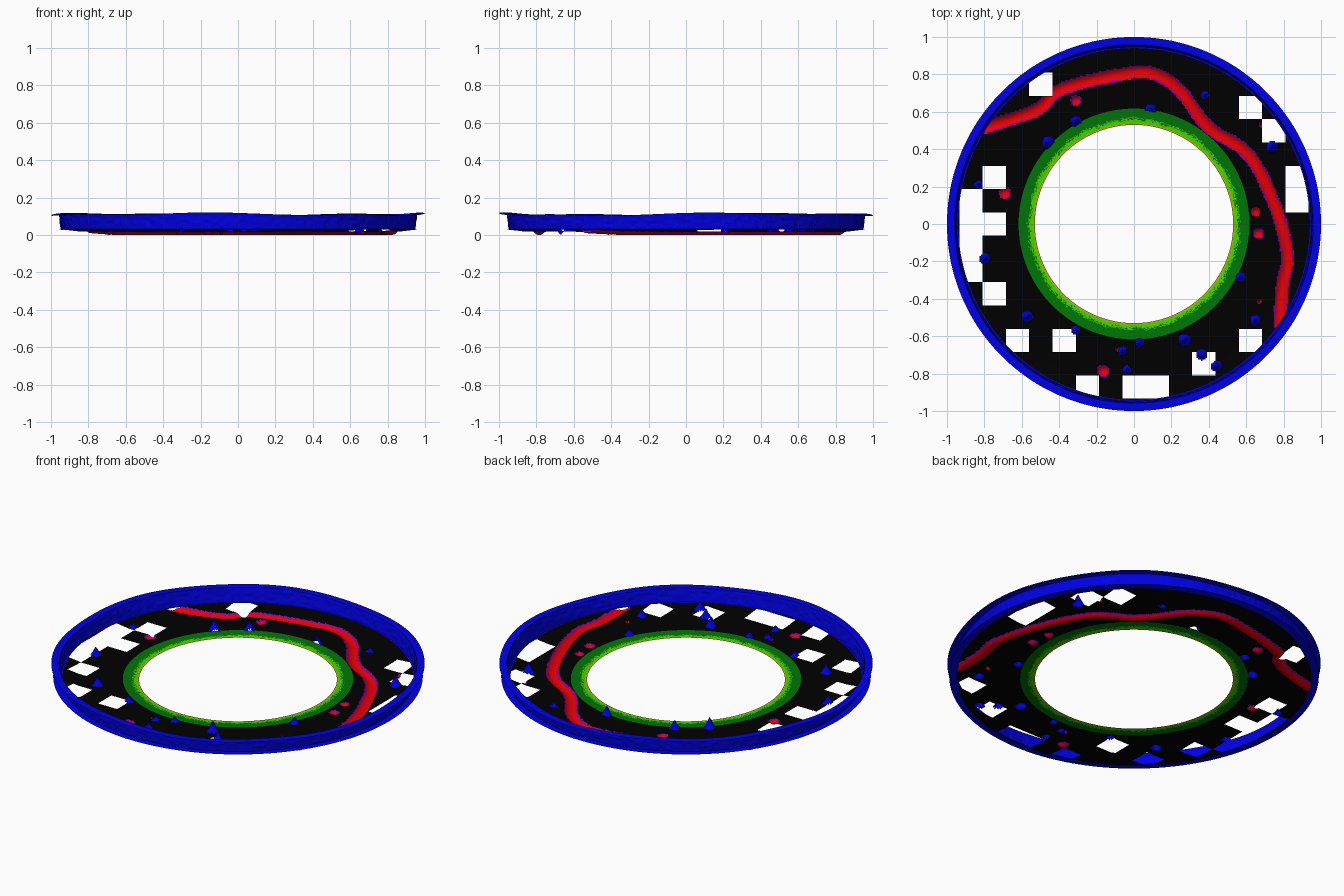
import bpy, bmesh, math, random
from math import sin, cos, tau, hypot
from mathutils import Vector, kdtree

random.seed(4)
cube = bpy.data.objects.get("Cube")
if cube:
    bpy.data.objects.remove(cube, do_unlink=True)


def material(name, colour):
    mat = bpy.data.materials.new(name)
    mat.use_nodes = True
    mat.diffuse_color = (*colour, 1)
    mat.node_tree.nodes["Principled BSDF"].inputs["Base Color"].default_value = (*colour, 1)
    return mat


black = material("black", (0, 0, 0))
blue = material("blue", (0, 0, .8))
red = material("red", (.8, 0, .002))
purple = material("purple", (.3, 0, .3))
dark_green = material("dark green", (0, .18, .002))
bright_green = material("bright green", (.06, .68, 0))
olive = material("olive", (.4, .46, .002))


def finish(bm, name, mats):
    mesh = bpy.data.meshes.new(name)
    bm.normal_update()
    bm.to_mesh(mesh)
    bm.free()
    for mat in mats:
        mesh.materials.append(mat)
    obj = bpy.data.objects.new(name, mesh)
    bpy.context.collection.objects.link(obj)
    return obj


def revolve(profile, count):
    """Sheet swept round z; profile(angle) gives (radius, height) pairs."""
    bm = bmesh.new()
    rows = []
    for k in range(count):
        a = tau * k / count
        rows.append([bm.verts.new((r * cos(a), r * sin(a), z)) for r, z in profile(a)])
    for k in range(count):
        p, q = rows[k], rows[(k + 1) % count]
        for i in range(len(p) - 1):
            bm.faces.new((p[i], q[i], q[i + 1], p[i + 1]))
    return bm


CELL = .1245      # missing tile size
SPLIT = 16        # floor quads per tile
FLOOR = .018
INNER, OUTER = .608, .952
DEPTH, STREAM_HALF = .018, .035

holes = {(-4, 6), (5, 5), (6, 4), (7, 1), (7, 2), (-6, 2), (-6, 0), (-7, 1), (-7, 0),
         (-7, -1), (-7, -2), (-6, -3), (-5, -5), (-3, -5), (5, -5), (3, -6),
         (-2, -7), (0, -7), (1, -7)}
stream = [(-.83, .51), (-.79, .52), (-.66, .56), (-.54, .6), (-.48, .64), (-.41, .71),
          (-.26, .76), (-.07, .8), (.04, .815), (.14, .79), (.25, .71), (.34, .585),
          (.42, .5), (.57, .41), (.66, .3), (.74, .13), (.795, -.03), (.82, -.19),
          (.795, -.32), (.78, -.54), (.78, -.6)]
ponds = [(-.31, .66, .03), (-.69, .165, .032), (.65, .065, .027), (.665, -.05, .03),
         (-.165, -.785, .032), (.67, -.415, .014), (.68, .53, .014), (-.09, -.67, .012)]
spikes = [(-.31, .55, .031), (.09, .61, .031), (.38, .69, .022), (.74, .415, .034),
          (-.46, .435, .034), (-.83, .21, .024), (-.8, -.185, .03), (-.57, -.495, .032),
          (-.315, -.57, .026), (.03, -.635, .024), (-.06, -.68, .024), (-.04, -.78, .024),
          (.27, -.62, .034), (.36, -.7, .031), (.44, -.76, .032), (.57, -.285, .027),
          (.65, -.515, .029)]

# Smooth centre line of the stream
line = []
pts = [Vector(p) for p in stream]
for a, b, c, d in zip(pts, pts[1:], pts[2:], pts[3:]):
    for k in range(24):
        t = k / 24
        line.append((2 * b + (c - a) * t + (2 * a - 5 * b + 4 * c - d) * t ** 2
                     + (3 * b - a - 3 * c + d) * t ** 3) / 2)
tree = kdtree.KDTree(len(line))
for i, p in enumerate(line):
    tree.insert((p.x, p.y, 0), i)
tree.balance()


def sunk(x, y):
    """Relative distance from the middle of a stream or pond; 1 at its bank."""
    d = tree.find((x, y, 0))[2] / STREAM_HALF
    return min([d] + [hypot(x - px, y - py) / r for px, py, r in ponds])


def raised(x, y):
    """Relative distance from the nearest spike, and that spike's radius."""
    return min((hypot(x - px, y - py) / r, r) for px, py, r in spikes)


# Floor: fine grid with missing tiles, sunken stream and ponds, raised spikes
bm = bmesh.new()
step = CELL / SPLIT
n = SPLIT * 8
verts = {}


def vert(i, j):
    if (i, j) not in verts:
        x, y = i * step, j * step
        r = hypot(x, y)
        s, (u, size) = sunk(x, y), raised(x, y)
        z = FLOOR + .12 * max(0, min(r, OUTER) - .86)
        if s < 1:
            z -= DEPTH * (1 - s * s)
        if u < 1:
            z += 60 * size ** 2 * (1 - u) ** 1.3
        f = min(max(r, INNER), OUTER) / r
        verts[i, j] = bm.verts.new((x * f, y * f, z))
    return verts[i, j]


for i in range(-n, n):
    for j in range(-n, n):
        x, y = (i + .5) * step, (j + .5) * step
        if not INNER < hypot(x, y) < OUTER:
            continue
        u, s = raised(x, y)[0], sunk(x, y)
        if (round(x / CELL), round(y / CELL)) in holes and u > .9:
            continue
        f = bm.faces.new((vert(i, j), vert(i + 1, j), vert(i + 1, j + 1), vert(i, j + 1)))
        edge = .76 + random.uniform(-.1, .1)
        f.material_index = 1 if u < .95 else 2 if s < edge else 3 if s < 1 else 0
floor = finish(bm, "floor", [black, blue, red, purple])

# Inner ring: green, with ragged brighter bands towards the opening
radii = [.53 + .0029 * k for k in range(31)]
bm = revolve(lambda a: [(r, FLOOR + .001 - .05 * (radii[-1] - r)) for r in radii], 400)
for f in bm.faces:
    c = f.calc_center_median()
    a = math.atan2(c.y, c.x)
    patch = .003 * sin(11 * a) + .003 * sin(29 * a + 2)
    r = hypot(c.x, c.y)
    f.material_index = (2 if r + random.uniform(-.004, .004) < .54 else
                        1 if r + patch + random.uniform(-.012, .012) < .56 else 0)
inner_ring = finish(bm, "inner_ring", [dark_green, bright_green, olive])

# Flat lip round the foot of the wall
lip = finish(revolve(lambda a: [(.99, .033), (.94, .03)], 240), "lower_lip", [blue])


# Outer wall: wavy, crumpled, with a rim turned outwards
def wall_profile(a):
    top = .111 + .005 * sin(3 * a + .6) + .004 * sin(7 * a + 1)

    def crumple():
        return random.uniform(-.003, .003)
    wall = [(.947 + .01 * t + crumple(), .03 + (top - .03) * t) for t in (.2, .4, .6, .8)]
    return [(.947, .03)] + wall + [(.958, top), (.975, top + .001), (1, top)]


outer_wall = finish(revolve(wall_profile, 300), "outer_wall", [blue])
